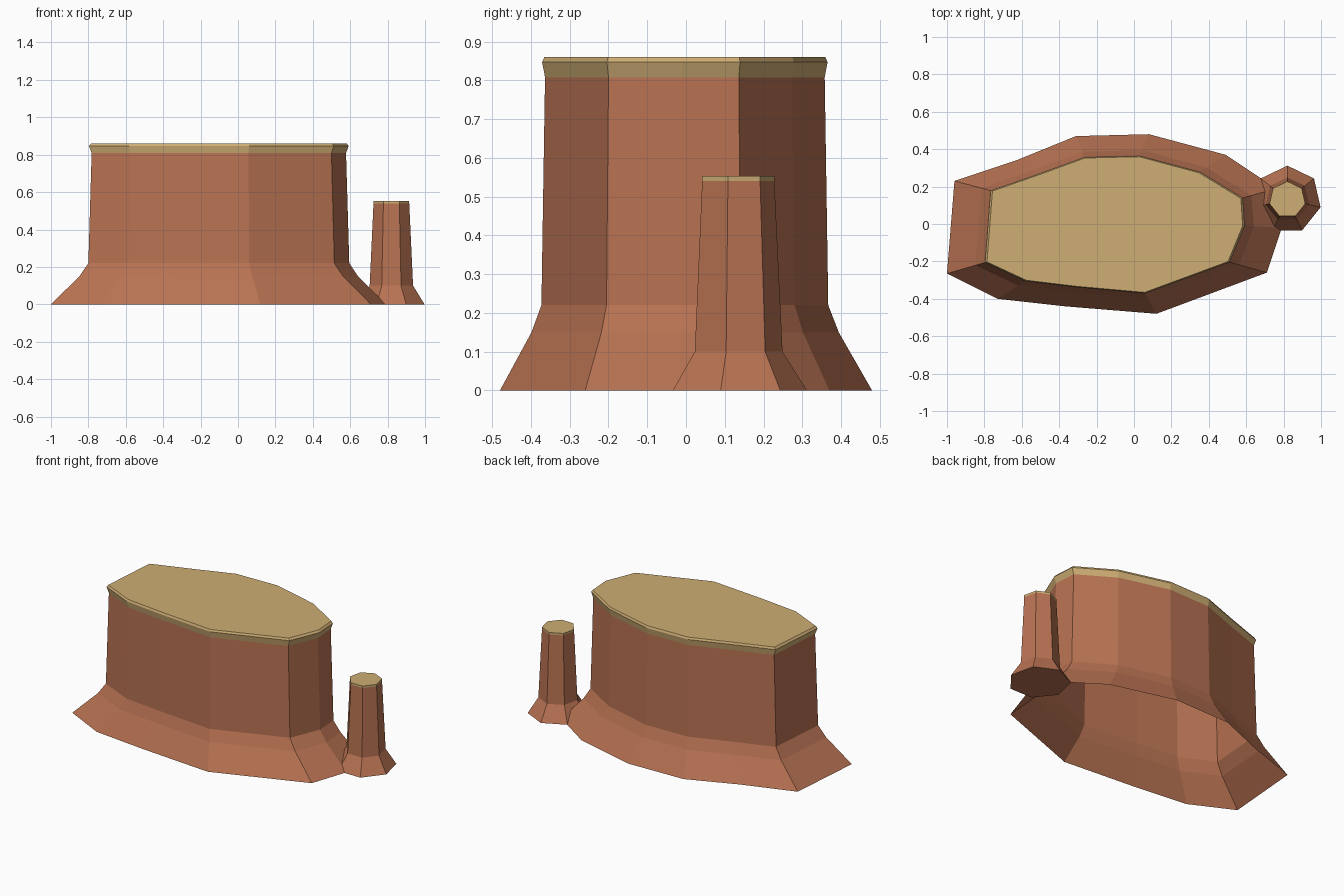
import bpy, bmesh, math
from mathutils import Vector

cube = bpy.data.objects.get("Cube")
if cube:
    bpy.data.objects.remove(cube, do_unlink=True)


def material(name, rgb):
    mat = bpy.data.materials.new(name)
    mat.use_nodes = True
    mat.diffuse_color = (*rgb, 1)
    bsdf = mat.node_tree.nodes["Principled BSDF"]
    bsdf.inputs["Base Color"].default_value = (*rgb, 1)
    bsdf.inputs["Roughness"].default_value = 0.9
    return mat


ROCK = material("red_brown_rock", (0.48, 0.17, 0.085))
SAND = material("pale_sand", (0.62, 0.42, 0.175))


def loft(name, rings, sand_above, closed_base):
    """Join stacked counter-clockwise rings; faces above a height become sand."""
    bm = bmesh.new()
    loops = [[bm.verts.new(p) for p in ring] for ring in rings]
    for low, high in zip(loops, loops[1:]):
        for i in range(len(low)):
            j = (i + 1) % len(low)
            bm.faces.new((low[i], low[j], high[j], high[i]))
    bm.faces.new(loops[-1])
    if closed_base:
        bm.faces.new(reversed(loops[0]))
    for face in bm.faces:
        face.material_index = int(face.calc_center_median().z > sand_above)
    mesh = bpy.data.meshes.new(name)
    bm.to_mesh(mesh)
    bm.free()
    mesh.materials.append(ROCK)
    mesh.materials.append(SAND)
    obj = bpy.data.objects.new(name, mesh)
    bpy.context.collection.objects.link(obj)
    return obj


# Mesa: irregular foot and wall outlines
foot = [(-0.96, 0.23), (-0.63, 0.34), (-0.31, 0.47), (0.08, 0.48),
        (0.49, 0.37), (0.76, 0.19), (0.79, -0.02), (0.71, -0.26),
        (0.12, -0.48), (-0.37, -0.44), (-0.73, -0.40), (-1.0, -0.265)]
wall = [(-0.77, 0.18), (-0.52, 0.267), (-0.265, 0.36), (0.03, 0.367),
        (0.355, 0.28), (0.585, 0.14), (0.595, -0.01), (0.515, -0.205),
        (0.06, -0.373), (-0.31, -0.34), (-0.585, -0.307), (-0.8, -0.207)]


def outline(z, flare=0, scale=1):
    centre = Vector((-0.1, 0))
    ring = []
    for f, w in zip(foot, wall):
        p = centre + (Vector(w).lerp(Vector(f), flare) - centre) * scale
        ring.append((p.x, p.y, z))
    return ring


loft("mesa", [outline(0, 1), outline(0.15, 0.24), outline(0.22),
              outline(0.808, scale=0.975), outline(0.847, scale=0.995),
              outline(0.86, scale=0.98)], 0.81, False)


# Spire: seven-sided column on a flared foot
def heptagon(z, radius):
    turns = [math.pi / 2 + i * math.tau / 7 for i in range(7)]
    return [(0.82 + radius * math.cos(a), 0.13 + radius * math.sin(a), z)
            for a in turns]


loft("spire", [heptagon(0, 0.182), heptagon(0.1, 0.119), heptagon(0.54, 0.098),
               heptagon(0.553, 0.098)], 0.541, True)
